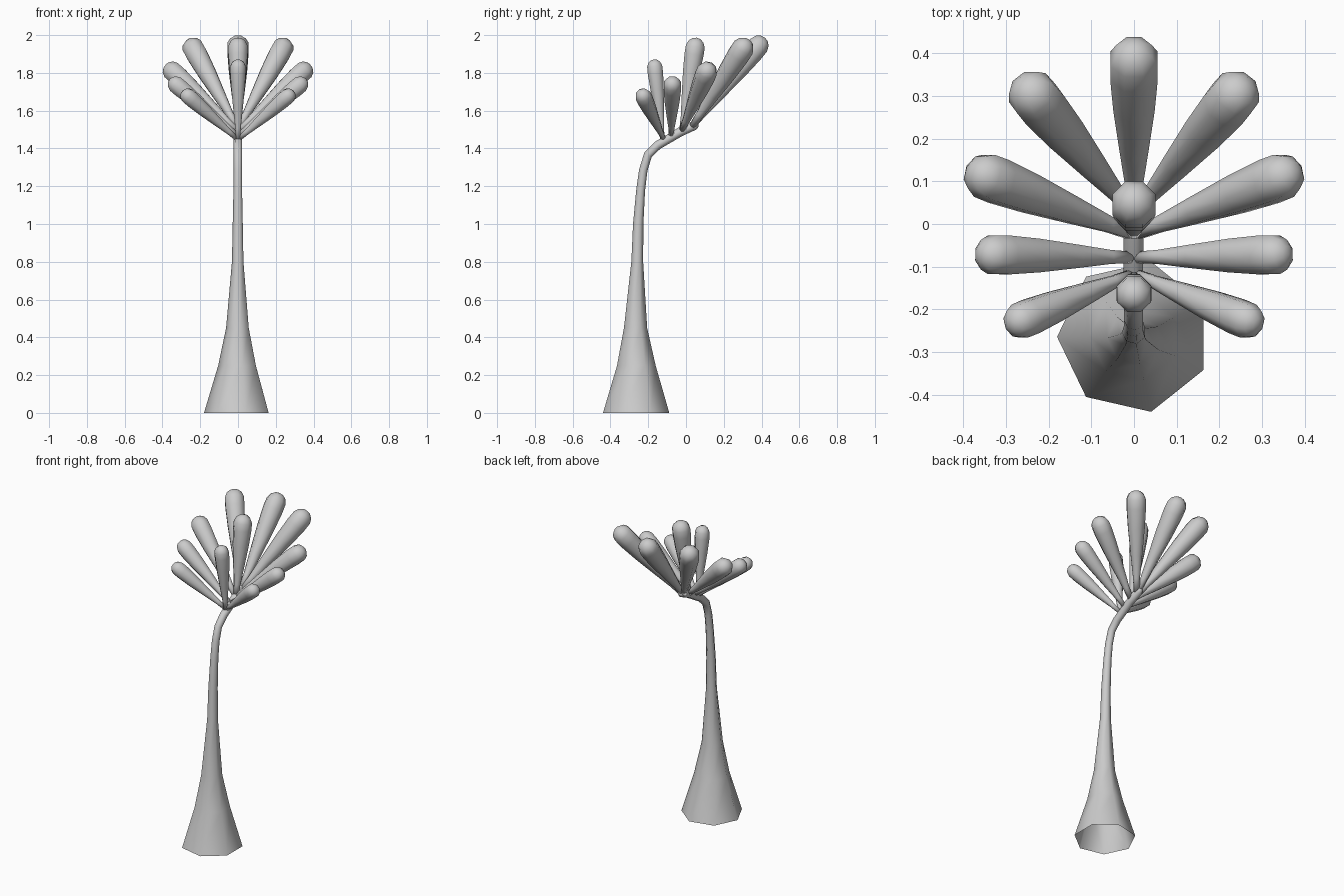
import bpy, bmesh, math
from mathutils import Vector

if "Cube" in bpy.data.objects:
    bpy.data.objects.remove(bpy.data.objects["Cube"])

grey = bpy.data.materials.new("plain grey")
grey.diffuse_color = (0.6, 0.6, 0.6, 1)
grey.use_nodes = True
grey.node_tree.nodes["Principled BSDF"].inputs["Base Color"].default_value = grey.diffuse_color


def tube(name, rings, sides, start, close_start):
    """Smooth tube through (centre, radius, x axis, y axis) rings; a radius of 0 is a tip."""
    bm = bmesh.new()
    loops = []
    for c, r, u, v in rings:
        if r == 0:
            loops.append([bm.verts.new(c)] * sides)
            continue
        angles = [start + 2 * math.pi * i / sides for i in range(sides)]
        loops.append([bm.verts.new(c + r * (math.cos(a) * u + math.sin(a) * v)) for a in angles])
    for lo, hi in zip(loops, loops[1:]):
        for i in range(sides):
            j = (i + 1) % sides
            quad = [lo[i], lo[j], hi[j], hi[i]]
            bm.faces.new(list(dict.fromkeys(quad)))
    if close_start:
        bm.faces.new(loops[0][::-1])
    for f in bm.faces:
        f.smooth = True
    bmesh.ops.recalc_face_normals(bm, faces=bm.faces)
    mesh = bpy.data.meshes.new(name)
    bm.to_mesh(mesh)
    bm.free()
    mesh.materials.append(grey)
    ob = bpy.data.objects.new(name, mesh)
    bpy.context.collection.objects.link(ob)
    return ob


# Stem: seven-sided, open flared foot, bending backwards at the top (y, z, radius)
path = [(-.264, 0, .18), (-.263, .25, .105), (-.267, .45, .063), (-.258, .8, .032),
        (-.253, 1.0, .028), (-.24, 1.18, .024), (-.226, 1.286, .023), (-.201, 1.367, .023),
        (-.15, 1.417, .024), (-.09, 1.452, .024), (-.03, 1.488, .025), (.045, 1.522, .025),
        (.06, 1.528, .016), (.066, 1.53, 0)]
rings = []
for i, (y, z, r) in enumerate(path):
    a, b = path[max(i - 1, 0)], path[min(i + 1, len(path) - 1)]
    t = Vector((0, b[0] - a[0], b[1] - a[1])).normalized() if i else Vector((0, 0, 1))
    rings.append((Vector((0, y, z)), r, Vector((1, 0, 0)), Vector((0, t.z, -t.y))))
tube("stem", rings, 7, math.pi, False)


# Petals: clubs that widen towards a rounded end
def petal(name, base, ball, r):
    base, ball = Vector(base), Vector(ball)
    d = (ball - base).normalized()
    side = Vector((0, 1, 0)).cross(d).normalized()
    up = d.cross(side)
    profile = [(0, .30), (.15, .36), (.4, .60), (.7, .87), (.92, 1.0)]
    rings = [(base.lerp(ball, t), r * k, side, up) for t, k in profile]
    for a in (10, 40, 66, 90):
        k = math.cos(math.radians(a)) if a < 90 else 0
        rings.append((ball + d * r * math.sin(math.radians(a)), r * k, side, up))
    tube(name, rings, 8, math.pi / 8, True)


# Single petals on the centre line
petal("back_petal", (0, .04, 1.525), (0, .38, 1.94), .060)
petal("upper_petal", (0, -.02, 1.50), (0, .048, 1.932), .055)
petal("front_petal", (0, -.125, 1.45), (0, -.165, 1.828), .044)

# Mirrored pairs, from back to front
pairs = [("rear_petal", (.01, .035, 1.52), (.235, .30, 1.928), .060),
         ("wide_petal", (.01, -.02, 1.50), (.343, .11, 1.805), .056),
         ("side_petal", (.01, -.078, 1.475), (.325, -.072, 1.735), .049),
         ("low_petal", (.01, -.12, 1.455), (.262, -.225, 1.675), .044)]
for name, base, ball, r in pairs:
    for s, label in ((1, "right"), (-1, "left")):
        petal(f"{name}_{label}", (s * base[0], *base[1:]), (s * ball[0], *ball[1:]), r)
